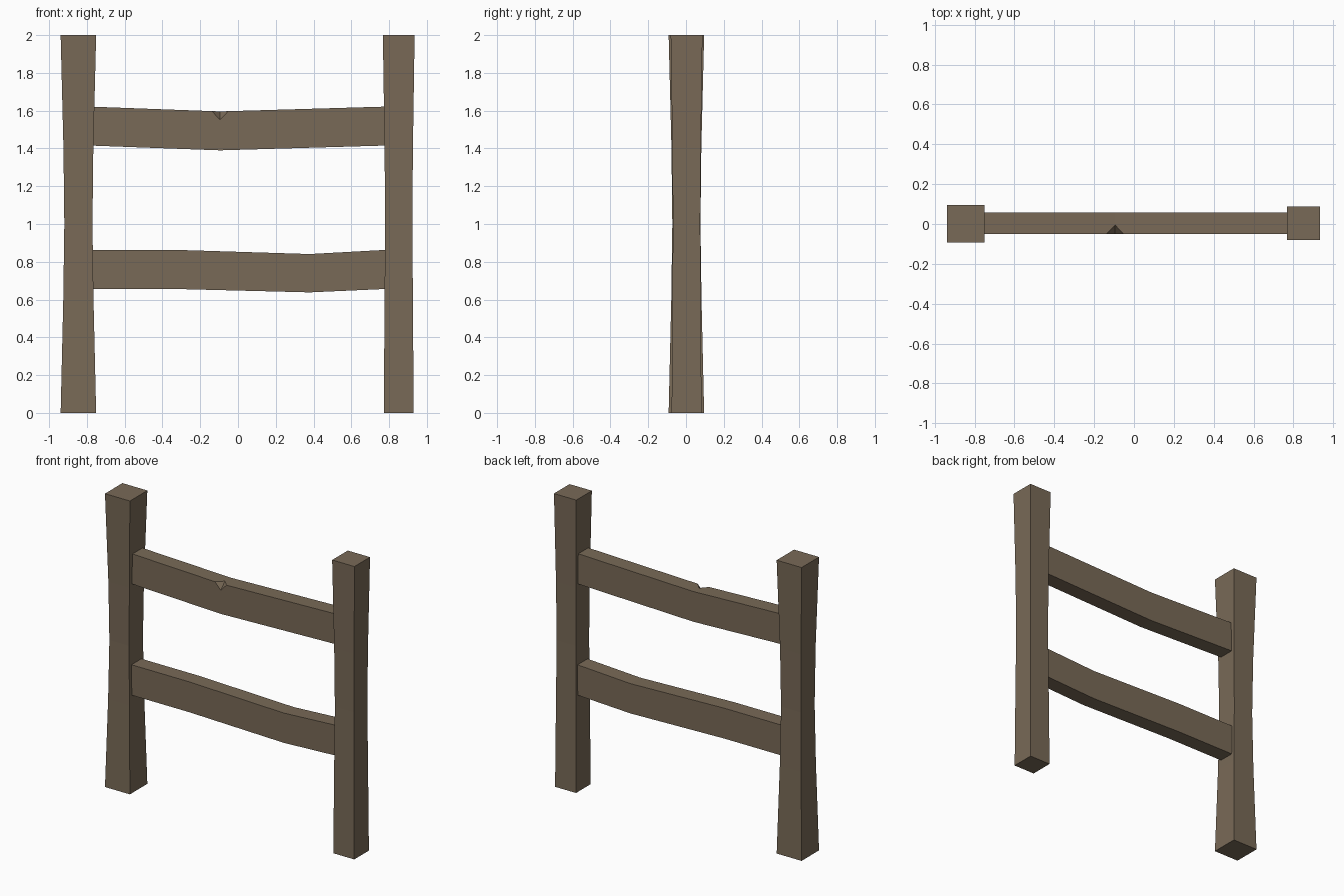
import bpy, bmesh
from mathutils import Vector

if "Cube" in bpy.data.objects:
    bpy.data.objects.remove(bpy.data.objects["Cube"])

wood = bpy.data.materials.new("weathered wood")
wood.diffuse_color = (0.19, 0.143, 0.095, 1)
wood.use_nodes = True
wood.node_tree.nodes["Principled BSDF"].inputs["Base Color"].default_value = wood.diffuse_color


def finish(name, bm):
    bmesh.ops.recalc_face_normals(bm, faces=bm.faces)
    mesh = bpy.data.meshes.new(name)
    bm.to_mesh(mesh)
    bm.free()
    mesh.materials.append(wood)
    ob = bpy.data.objects.new(name, mesh)
    bpy.context.collection.objects.link(ob)
    return ob


def loft(name, rings):
    """Square-section beam through rings of four points, capped at both ends."""
    bm = bmesh.new()
    loops = [[bm.verts.new(p) for p in ring] for ring in rings]
    for a, b in zip(loops, loops[1:]):
        for i in range(4):
            j = (i + 1) % 4
            bm.faces.new((a[i], a[j], b[j], b[i]))
    bm.faces.new(loops[0])
    bm.faces.new(loops[-1])
    return finish(name, bm)


def post(name, cx, cy, sections):
    """Upright with a slightly narrowed waist; sections are (z, half width)."""
    loft(name, [[(cx + sx * h, cy + sy * h, z)
                 for sx, sy in ((-1, -1), (1, -1), (1, 1), (-1, 1))]
                for z, h in sections])


def rail(name, path):
    """Sagging horizontal board; path is (x, bottom z, top z)."""
    y0, y1 = -0.05, 0.057
    return loft(name, [[(x, y0, lo), (x, y1, lo), (x, y1, hi), (x, y0, hi)]
                       for x, lo, hi in path])


# Posts
post("left_post", -0.845, 0.002,
     [(0, 0.094), (0.6, 0.080), (1.0, 0.0745), (1.4, 0.079), (2, 0.094)])
post("right_post", 0.851, 0.003,
     [(0, 0.079), (0.6, 0.075), (1.0, 0.072), (1.4, 0.075), (2, 0.084)])

# Rails, ends let into the posts
rail("lower_rail", [(-0.80, 0.656, 0.863), (-0.33, 0.656, 0.863),
                    (0.38, 0.638, 0.841), (0.80, 0.657, 0.864)])
upper = rail("upper_rail", [(-0.80, 1.416, 1.622), (-0.095, 1.390, 1.596),
                            (0.80, 1.416, 1.622)])

# Chipped notch in the front top edge of the upper rail
back, low = Vector((-0.095, -0.005, 1.596)), Vector((-0.095, -0.05, 1.551))
left, right = Vector((-0.138, -0.05, 1.597)), Vector((-0.052, -0.05, 1.597))
mid = (back + low) / 2
bm = bmesh.new()
v = [bm.verts.new(mid + 2 * (p - mid)) for p in (back, low, left, right)]
for f in ((0, 1, 2), (0, 1, 3), (0, 2, 3), (1, 2, 3)):
    bm.faces.new([v[i] for i in f])
cutter = finish("notch_cutter", bm)
cutter.hide_render = True
cutter.hide_set(True)
mod = upper.modifiers.new("notch", 'BOOLEAN')
mod.operation = 'DIFFERENCE'
mod.solver = 'EXACT'
mod.object = cutter
